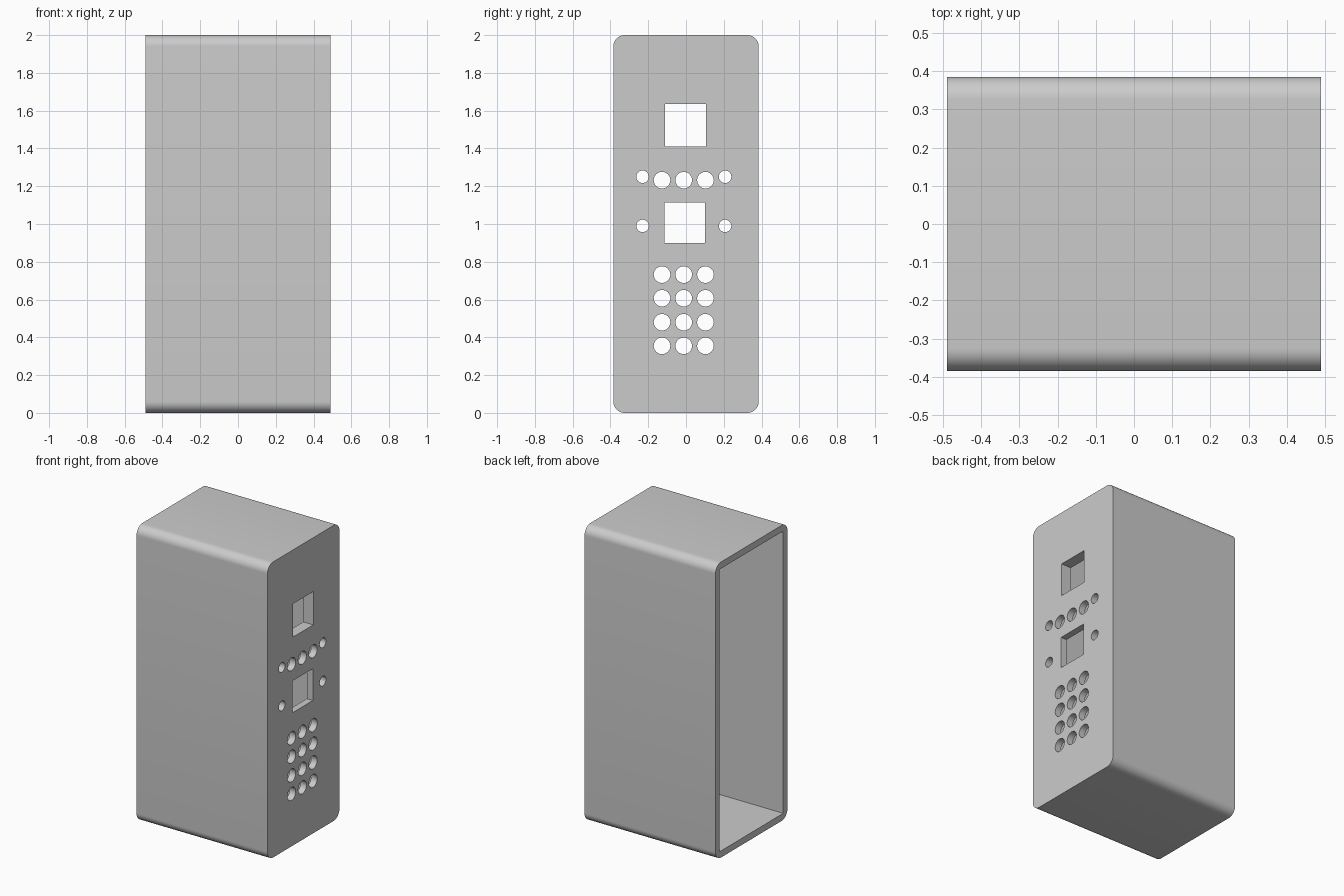
import bpy
import bmesh
from math import pi, radians
from mathutils import Matrix

cube = bpy.data.objects.get("Cube")
if cube:
    bpy.data.objects.remove(cube, do_unlink=True)

LENGTH, WIDTH, HEIGHT = 0.98, 0.77, 2.0
WALL, RADIUS = 0.045, 0.06
FACE = LENGTH / 2

grey = bpy.data.materials.new("casing grey")
grey.use_nodes = True
colour = (0.6, 0.6, 0.6, 1)
grey.diffuse_color = colour
grey.node_tree.nodes["Principled BSDF"].inputs["Base Color"].default_value = colour


def add_box(bm, x0, x1, y0, y1, z0, z1):
    size = Matrix.Diagonal((x1 - x0, y1 - y0, z1 - z0, 1))
    place = Matrix.Translation(((x0 + x1) / 2, (y0 + y1) / 2, (z0 + z1) / 2))
    bmesh.ops.create_cube(bm, size=1, matrix=place @ size)


def add_hole(bm, y, z, radius):
    place = Matrix.Translation((FACE, y, z)) @ Matrix.Rotation(pi / 2, 4, "Y")
    bmesh.ops.create_cone(bm, cap_ends=True, segments=32, radius1=radius,
                          radius2=radius, depth=WALL * 4, matrix=place)


def make_object(name, bm):
    mesh = bpy.data.meshes.new(name)
    bm.to_mesh(mesh)
    bm.free()
    mesh.materials.append(grey)
    obj = bpy.data.objects.new(name, mesh)
    bpy.context.collection.objects.link(obj)
    return obj


# Casing block, rounded along its four long edges
bm = bmesh.new()
add_box(bm, -FACE, FACE, -WIDTH / 2, WIDTH / 2, 0, HEIGHT)
long_edges = [e for e in bm.edges
              if abs(e.verts[0].co.x - e.verts[1].co.x) > LENGTH / 2]
bmesh.ops.bevel(bm, geom=long_edges, offset=RADIUS, segments=10,
                profile=0.5, affect="EDGES")
casing = make_object("casing", bm)

# Cavity, open at the far end from the panel
bm = bmesh.new()
add_box(bm, -FACE - 0.1, FACE - WALL, WALL - WIDTH / 2, WIDTH / 2 - WALL,
        WALL, HEIGHT - WALL)
cavity = make_object("cavity_cutter", bm)

# Panel openings: two windows, keypad, button row and screw holes
bm = bmesh.new()
windows = [(-0.11, 0.105, 1.41, 1.635), (-0.115, 0.10, 0.90, 1.115)]
for window in windows:
    add_box(bm, FACE - 0.1, FACE + 0.1, *window)
for z in (0.355, 0.48, 0.607, 0.732, 1.232):
    for y in (-0.127, -0.012, 0.103):
        add_hole(bm, y, z, 0.044)
for z in (0.99, 1.25):
    for y in (-0.23, 0.207):
        add_hole(bm, y, z, 0.033)
openings = make_object("opening_cutter", bm)

# Cut the casing and discard the cutters
for cutter in (cavity, openings):
    cutter.hide_render = True
    cut = casing.modifiers.new(cutter.name, "BOOLEAN")
    cut.operation = "DIFFERENCE"
    cut.solver = "EXACT"
    cut.object = cutter
bpy.ops.object.select_all(action="DESELECT")
casing.select_set(True)
bpy.context.view_layer.objects.active = casing
for name in [m.name for m in casing.modifiers]:
    bpy.ops.object.modifier_apply(modifier=name)
for cutter in (cavity, openings):
    bpy.data.objects.remove(cutter, do_unlink=True)
bpy.ops.object.shade_smooth_by_angle(angle=radians(30))

# Collar behind the upper window
y0, y1, z0, z1 = windows[0]
rim, back, front = 0.02, FACE - WALL - 0.03, FACE - WALL
bm = bmesh.new()
for a, b, c, d in ((y0 - rim, y0, z0 - rim, z1 + rim), (y1, y1 + rim, z0 - rim, z1 + rim),
                   (y0, y1, z0 - rim, z0), (y0, y1, z1, z1 + rim)):
    add_box(bm, back, front, a, b, c, d)
make_object("window_collar", bm)
